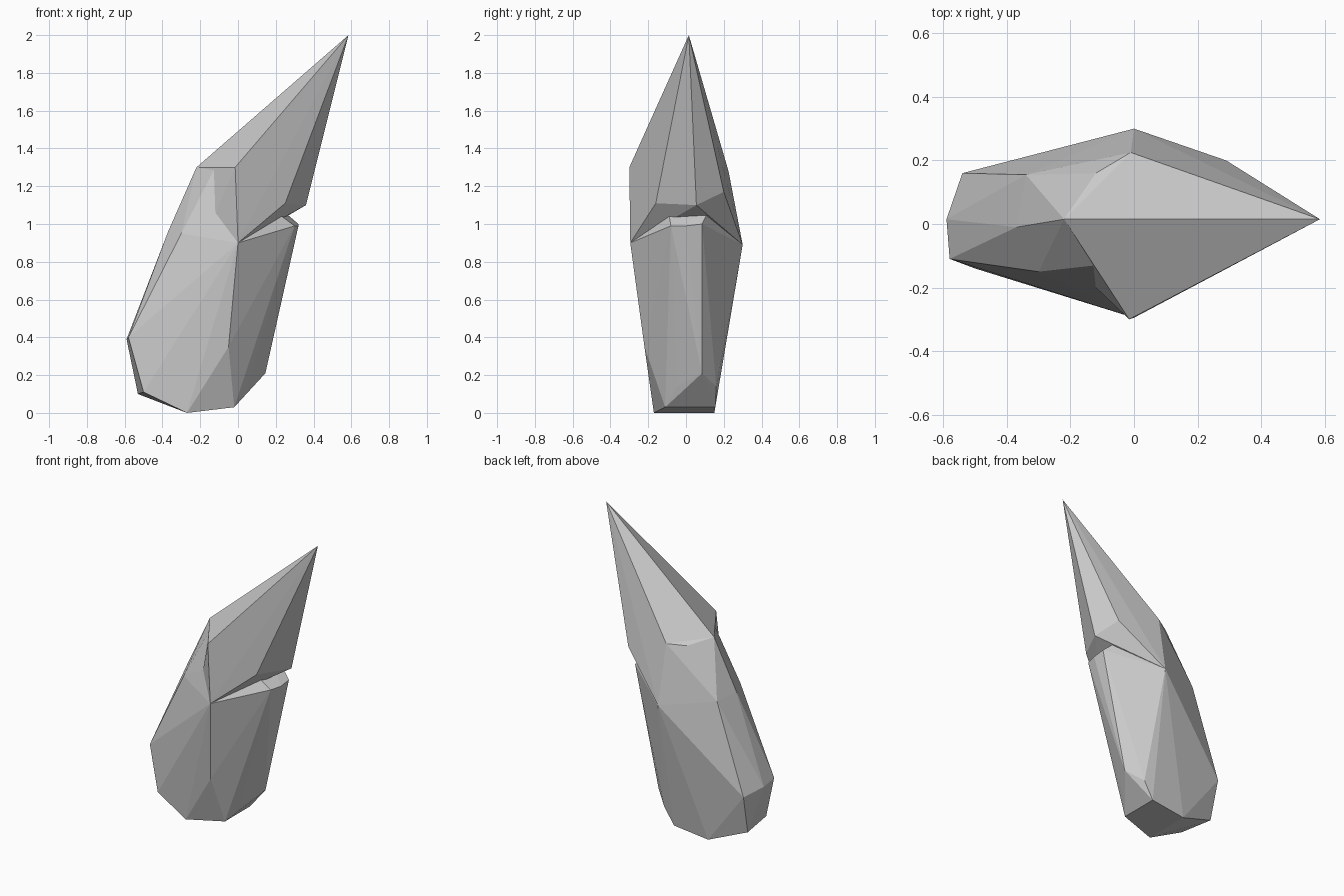
import bpy
import bmesh

cube = bpy.data.objects.get("Cube")
if cube:
    bpy.data.objects.remove(cube, do_unlink=True)

stone = bpy.data.materials.new("grey_stone")
stone.use_nodes = True
colour = (0.6, 0.6, 0.6, 1)
stone.diffuse_color = colour
stone.node_tree.nodes["Principled BSDF"].inputs["Base Color"].default_value = colour


def faceted_chunk(name, points):
    """Wrap corner points in a flat-faced convex chunk."""
    bm = bmesh.new()
    for p in points:
        bm.verts.new(p)
    result = bmesh.ops.convex_hull(bm, input=bm.verts)
    inner = {v for v in result["geom_interior"] if isinstance(v, bmesh.types.BMVert)}
    bmesh.ops.delete(bm, geom=list(inner), context="VERTS")
    bmesh.ops.recalc_face_normals(bm, faces=bm.faces)
    mesh = bpy.data.meshes.new(name)
    bm.to_mesh(mesh)
    bm.free()
    mesh.materials.append(stone)
    obj = bpy.data.objects.new(name, mesh)
    bpy.context.collection.objects.link(obj)
    return obj


# Corners shared by the shaft and the pointed tip
crest = (-.22, .015, 1.3)
front_waist = (0, -.295, .9)
back_waist = (0, .3, .89)
back_shoulder = (-.01, .225, 1.28)
front_dent = [(-.12, -.13, 1.3), (-.12, -.2, 1.06)]

# Shaft: foot, lower bevels, widest ring and upper ring
foot = [(-.27, -.17, 0), (-.27, .15, 0), (-.02, -.11, .03), (-.02, .155, .03)]
bevels = [(-.5, -.14, .11), (-.53, .1, .1), (-.34, .16, .2),
          (.05, -.05, .14), (.05, .16, .14), (.145, .085, .21)]
wide_ring = [(-.58, -.11, .4), (-.59, .015, .39), (-.54, .16, .36), (-.05, -.22, .35)]
upper_ring = [(-.3, -.15, .95), (-.37, -.01, .96), (-.34, .155, .95),
              (.32, 0, .99), (.32, .085, 1), (.3, -.08, .99),
              front_waist, back_waist]
neck = [crest, back_shoulder, (-.12, .16, 1.27)] + front_dent
crystal = faceted_chunk("crystal", foot + bevels + wide_ring + upper_ring + neck)

# Tip: leaning spike whose lower edge overhangs the shaft on one side
overhang = [(.25, -.16, 1.11), (.36, .055, 1.1), (.29, .2, 1.17)]
spike = [(.585, .015, 2), (-.015, -.3, 1.3)]
tip = faceted_chunk("tip_helper", spike + overhang + front_dent
                    + [crest, front_waist, back_waist, back_shoulder])

# Fuse the spike onto the shaft
fuse = crystal.modifiers.new("fuse_tip", "BOOLEAN")
fuse.operation = "UNION"
fuse.solver = "EXACT"
fuse.object = tip
tip.hide_render = True
bpy.context.view_layer.objects.active = crystal
bpy.ops.object.modifier_apply(modifier=fuse.name)
bpy.data.objects.remove(tip, do_unlink=True)
